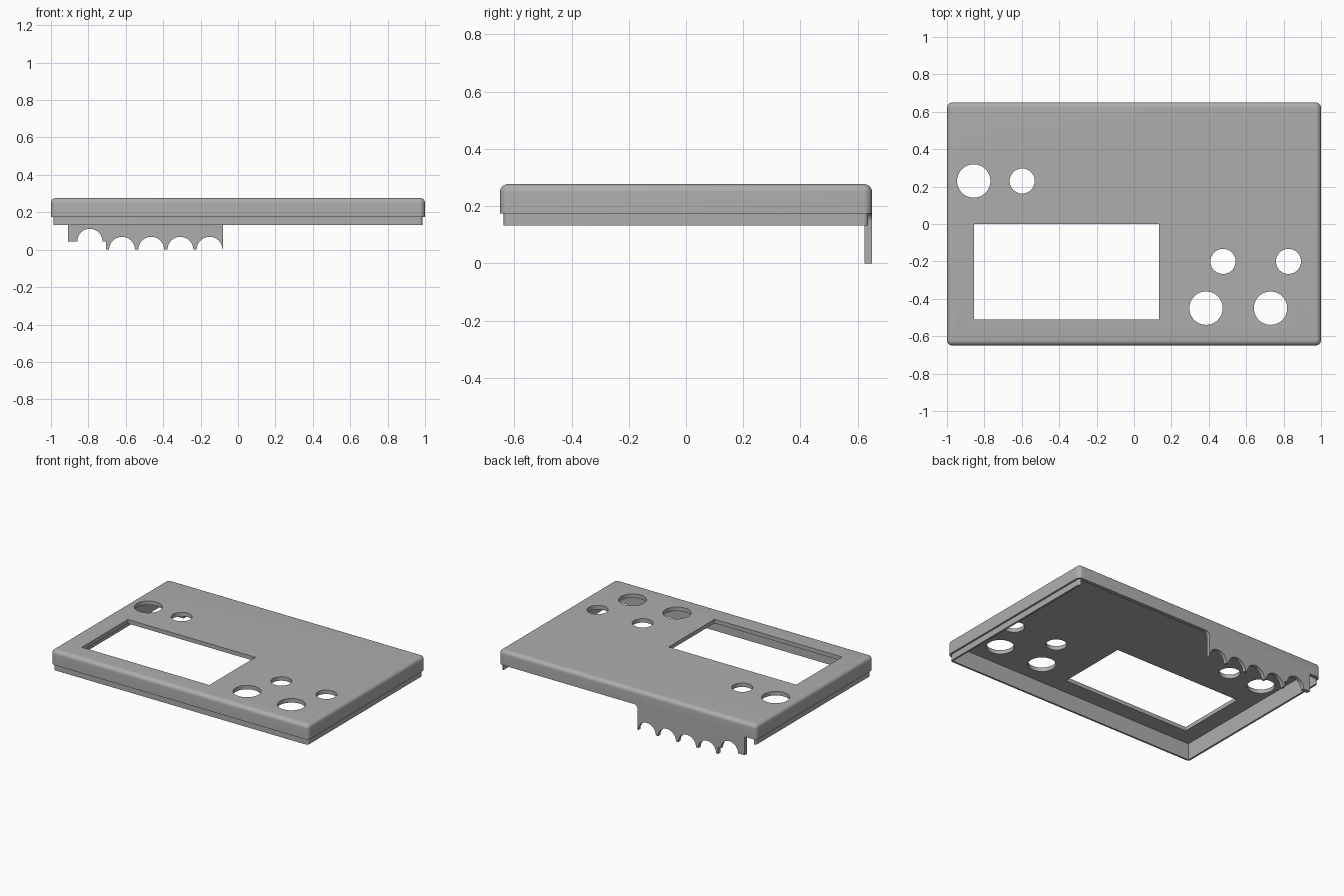
import bpy
import bmesh
from math import sin, cos, pi, radians

cube = bpy.data.objects.get("Cube")
if cube:
    bpy.data.objects.remove(cube)

HX, HY = 1.0, 0.65            # half size of the cover
WALL = 0.026                  # wall thickness
SEAM, TOP, FLOOR, LIP = 0.175, 0.277, 0.249, 0.132
ROUND = 0.028                 # edge rounding

grey = bpy.data.materials.new("plain grey")
grey.use_nodes = True
COLOUR = (0.42, 0.42, 0.42, 1)
grey.diffuse_color = COLOUR
grey.node_tree.nodes["Principled BSDF"].inputs["Base Color"].default_value = COLOUR


def loft(name, rings):
    """Closed solid through a stack of matching point rings."""
    bm = bmesh.new()
    loops = [[bm.verts.new(p) for p in ring] for ring in rings]
    for a, b in zip(loops, loops[1:]):
        for i in range(len(a)):
            j = (i + 1) % len(a)
            bm.faces.new((a[i], a[j], b[j], b[i]))
    bm.faces.new(loops[0][::-1])
    bm.faces.new(loops[-1])
    bmesh.ops.recalc_face_normals(bm, faces=bm.faces)
    mesh = bpy.data.meshes.new(name)
    bm.to_mesh(mesh)
    bm.free()
    mesh.materials.append(grey)
    obj = bpy.data.objects.new(name, mesh)
    bpy.context.collection.objects.link(obj)
    return obj


def arc(cx, cy, r, start, end, n):
    angles = [radians(start + (end - start) * i / n) for i in range(n + 1)]
    return [(cx + r * cos(a), cy + r * sin(a)) for a in angles]


def rounded_ring(inset, z):
    r = ROUND + 0.002 - inset
    x, y = HX - inset - r, HY - inset - r
    pts = []
    for k, (sx, sy) in enumerate(((1, 1), (-1, 1), (-1, -1), (1, -1))):
        pts += arc(sx * x, sy * y, r, 90 * k, 90 * k + 90, 8)
    return [(px, py, z) for px, py in pts]


def box(name, x0, x1, y0, y1, z0, z1):
    return loft(name, [[(x0, y0, z), (x1, y0, z), (x1, y1, z), (x0, y1, z)]
                       for z in (z0, z1)])


def combine(target, tool, operation="DIFFERENCE"):
    tool.hide_render = True
    mod = target.modifiers.new("cut", "BOOLEAN")
    mod.operation, mod.object, mod.solver = operation, tool, "EXACT"
    bpy.context.view_layer.objects.active = target
    bpy.ops.object.modifier_apply(modifier=mod.name)
    bpy.data.objects.remove(tool)


# Cover shell with rounded upper edge
rings = [rounded_ring(0, SEAM)]
for i in range(9):
    a = pi / 2 * i / 8
    rings.append(rounded_ring(ROUND * (1 - cos(a)), TOP - ROUND + ROUND * sin(a)))
cover = loft("cover", rings)
combine(cover, box("cavity", WALL - HX, HX - WALL, WALL - HY, HY - WALL, 0, FLOOR))

# Comb plate under the back wall, with wire arches
profile = [(-0.91, 0.2), (-0.91, 0.045)]
profile += arc(-0.792, 0.045, 0.067, 180, 0, 20)
profile += [(-0.705, 0.045), (-0.705, 0)]
for i in range(4):
    profile += arc(-0.62 + 0.156 * i, 0, 0.069, 180, 0, 20)
profile += [(-0.08, 0)]
profile += arc(-0.05, SEAM - 0.03, 0.03, 180, 90, 8)
profile += [(-0.05, 0.2)]
comb = loft("comb", [[(x, y, z) for x, z in profile] for y in (HY - WALL, HY)])
combine(cover, comb, "UNION")

# Display window and round openings
combine(cover, box("window", -0.855, 0.135, -0.51, 0, 0.2, 0.4))
SMALL, LARGE = 0.067, 0.089
for x, y, r in ((-0.857, 0.23, LARGE), (-0.598, 0.23, SMALL),
                (0.476, -0.2, SMALL), (0.826, -0.2, SMALL),
                (0.385, -0.45, LARGE), (0.73, -0.45, LARGE)):
    circle = arc(x, y, r, 0, 352.5, 47)
    combine(cover, loft("hole", [[(px, py, z) for px, py in circle]
                                 for z in (0.2, 0.4)]))

# Thin locating lip on the front and both sides, open at the back
lip = loft("lip", [rounded_ring(WALL / 2, LIP), rounded_ring(WALL / 2, SEAM)])
combine(lip, box("lip_cavity", WALL - HX, HX - WALL, WALL - HY, HY + 0.1, 0, 0.4))

for obj in (cover, lip):
    bpy.ops.object.select_all(action="DESELECT")
    obj.select_set(True)
    bpy.context.view_layer.objects.active = obj
    bpy.ops.object.shade_smooth_by_angle(angle=radians(30))
